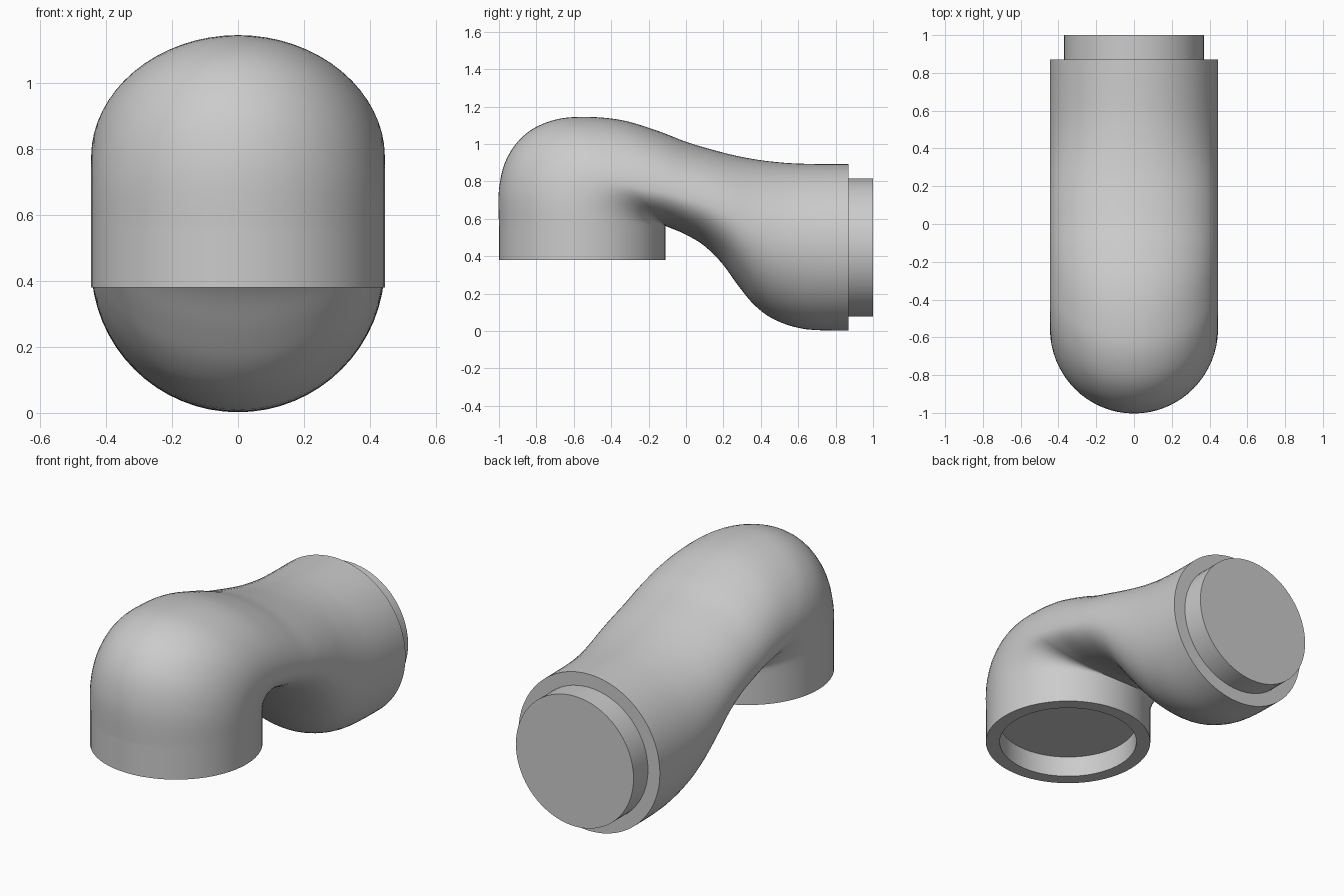
import bpy
from math import sin, cos, tau
from mathutils import Vector

if "Cube" in bpy.data.objects:
    bpy.data.objects.remove(bpy.data.objects["Cube"])

N = 64      # sides around every section
R = 0.445   # tube radius
RI = 0.37   # socket / spigot radius


def skin(name, rings):
    """Mesh object made by bridging successive rings of N points."""
    verts = [p for ring in rings for p in ring]
    faces = []
    for i in range(len(rings) - 1):
        for j in range(N):
            k = (j + 1) % N
            faces.append((i * N + j, i * N + k, (i + 1) * N + k, (i + 1) * N + j))
    return finish(name, verts, faces)


def finish(name, verts, faces):
    import bmesh
    me = bpy.data.meshes.new(name)
    me.from_pydata([tuple(v) for v in verts], [], faces)
    bm = bmesh.new()
    bm.from_mesh(me)
    bmesh.ops.remove_doubles(bm, verts=bm.verts, dist=1e-5)
    bmesh.ops.recalc_face_normals(bm, faces=bm.faces)
    bm.to_mesh(me)
    bm.free()
    ob = bpy.data.objects.new(name, me)
    bpy.context.collection.objects.link(ob)
    bpy.ops.object.select_all(action='DESELECT')
    ob.select_set(True)
    bpy.context.view_layer.objects.active = ob
    bpy.ops.object.shade_smooth_by_angle(angle=0.6)
    return ob


def lathe(name, profile, place):
    """Revolve (radius, height) pairs; place maps local u, v, height to world."""
    return skin(name, [[place(r * cos(tau * j / N), r * sin(tau * j / N), h)
                        for j in range(N)] for r, h in profile])


def section(s):
    """Two half ellipses between an outer and an inner profile point."""
    oy, oz, iy, iz, f = s
    outer, inner = Vector((0, oy, oz)), Vector((0, iy, iz))
    c = inner.lerp(outer, f)
    ring = []
    for j in range(N):
        u, v = cos(tau * j / N), sin(tau * j / N)
        arm = (outer - c) * v if v > 0 else (inner - c) * -v
        ring.append(c + arm + Vector((R * u, 0, 0)))
    return ring


def smooth_path(pts, steps=5):
    """Catmull-Rom interpolation of the section parameters."""
    out = []
    for i in range(len(pts) - 1):
        a, b = pts[max(i - 1, 0)], pts[i]
        c, d = pts[i + 1], pts[min(i + 2, len(pts) - 1)]
        for s in range(steps):
            t = s / steps
            out.append([0.5 * (2 * q + (r - p) * t + (2 * p - 5 * q + 4 * r - w) * t * t
                               + (3 * q - p - 3 * r + w) * t ** 3)
                        for p, q, r, w in zip(a, b, c, d)])
    return out + [pts[-1]]


# Elbow body: outer y, outer z, inner y, inner z, position of widest line
stations = [
    (-1.00, 0.56, -0.11, 0.56, 0.50),
    (-1.00, 0.76, -0.11, 0.560, 0.49),
    (-0.955, 0.93, -0.11, 0.562, 0.46),
    (-0.85, 1.06, -0.11, 0.563, 0.42),
    (-0.70, 1.13, -0.11, 0.563, 0.38),
    (-0.53, 1.145, -0.11, 0.562, 0.35),
    (-0.34, 1.127, -0.105, 0.560, 0.34),
    (-0.15, 1.07, -0.08, 0.550, 0.36),
    (0.00, 1.012, -0.01, 0.520, 0.38),
    (0.14, 0.970, 0.09, 0.462, 0.41),
    (0.27, 0.937, 0.19, 0.365, 0.44),
    (0.39, 0.915, 0.28, 0.242, 0.46),
    (0.49, 0.903, 0.37, 0.135, 0.48),
    (0.59, 0.896, 0.48, 0.058, 0.49),
    (0.72, 0.893, 0.64, 0.010, 0.50),
    (0.87, 0.892, 0.87, 0.002, 0.50),
]
skin("elbow_body", [section(s) for s in smooth_path(stations)])

# Lower collar with its recessed socket
lathe("lower_collar", [(0, 0.50), (RI, 0.50), (RI, 0.38), (R, 0.38), (R, 0.56)],
      lambda u, v, h: (u, v - 0.555, h))

# Rear shoulder and spigot
lathe("rear_spigot", [(R, 0.87), (RI, 0.87), (RI, 1.0), (0, 1.0)],
      lambda u, v, h: (u, h, v + 0.447))

# Rest the lowest point exactly on the floor
bpy.data.objects["elbow_body"].location.z = 0.0
